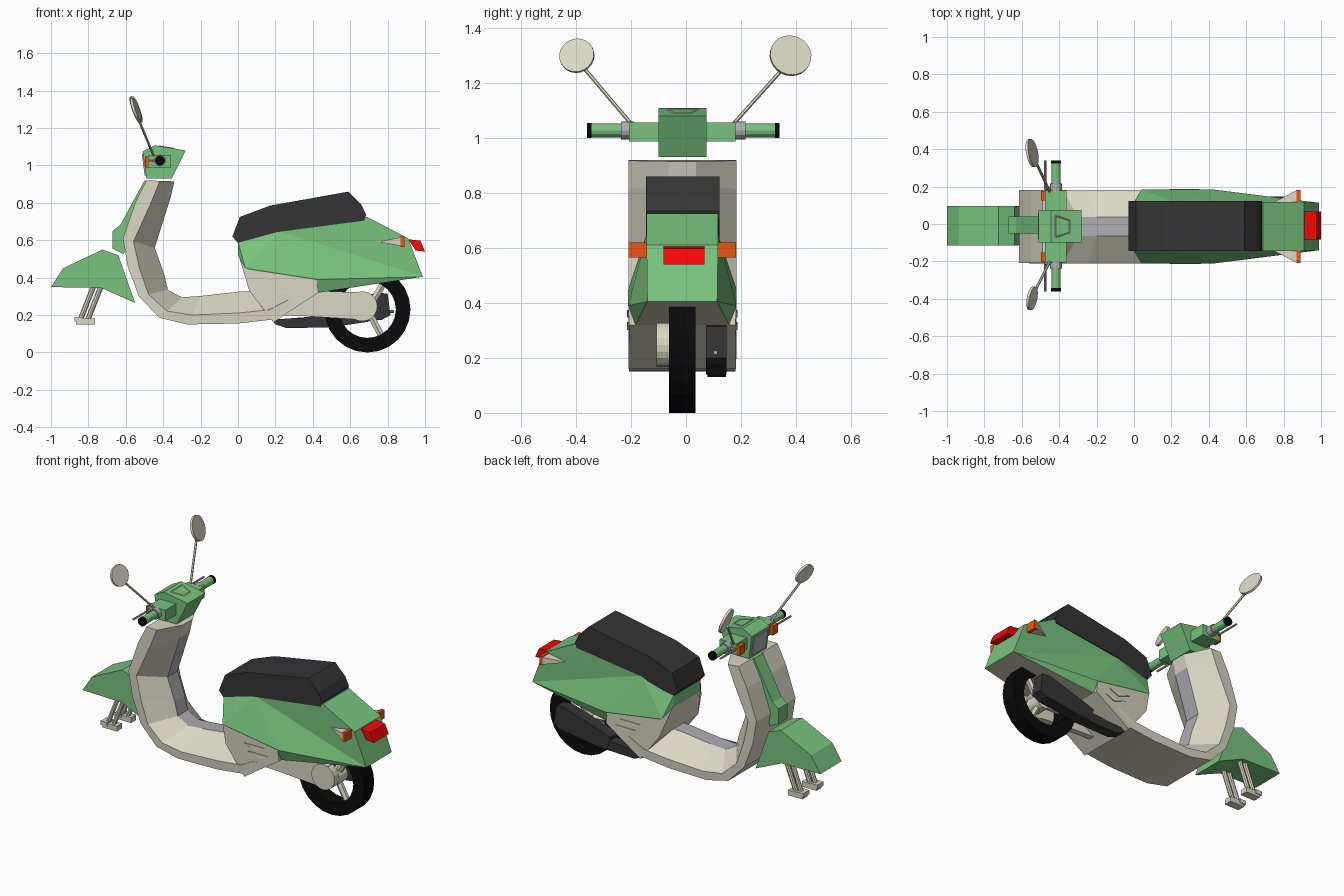
import bpy, bmesh, math
from mathutils import Vector

if "Cube" in bpy.data.objects:
    bpy.data.objects.remove(bpy.data.objects["Cube"])

YC = -0.0135  # centre plane of the body


def material(name, rgb):
    m = bpy.data.materials.new(name)
    m.diffuse_color = (*rgb, 1)
    m.use_nodes = True
    m.node_tree.nodes["Principled BSDF"].inputs["Base Color"].default_value = m.diffuse_color
    return m


GREEN = material("green_paint", (0.19, 0.55, 0.21))
CREAM = material("cream", (0.70, 0.68, 0.55))
DARK = material("dark_vinyl", (0.035, 0.035, 0.037))
BLACK = material("rubber", (0.003, 0.003, 0.003))
GREY = material("grey", (0.42, 0.42, 0.45))
RED = material("red_lens", (0.95, 0.002, 0.002))
ORANGE = material("orange_lens", (0.85, 0.09, 0.005))


def make(name, verts, faces, *mats, pick=None):
    bm = bmesh.new()
    vs = [bm.verts.new(v) for v in verts]
    for i, f in enumerate(faces):
        face = bm.faces.new([vs[k] for k in f])
        if pick:
            face.material_index = pick(i)
    bmesh.ops.recalc_face_normals(bm, faces=bm.faces)
    me = bpy.data.meshes.new(name)
    bm.to_mesh(me)
    bm.free()
    for m in mats:
        me.materials.append(m)
    ob = bpy.data.objects.new(name, me)
    bpy.context.collection.objects.link(ob)
    return ob


def tapered(name, pts, mat, yc=YC):
    """Side outline of (x, half width, z) points, closed across the width."""
    n = len(pts)
    verts = [(x, yc + s * w, z) for s in (-1, 1) for x, w, z in pts]
    faces = [(i, (i + 1) % n, n + (i + 1) % n, n + i) for i in range(n)]
    return make(name, verts, faces + [range(n), range(n, 2 * n)], mat)


def prism(name, pts, y0, y1, mat):
    return tapered(name, [(x, (y1 - y0) / 2, z) for x, z in pts], mat, (y0 + y1) / 2)


def box(name, x, y, z, mat):
    return prism(name, [(x[0], z[0]), (x[1], z[0]), (x[1], z[1]), (x[0], z[1])], min(y), max(y), mat)


def rod(name, p, q, r, mat, n=8):
    p, q = Vector(p), Vector(q)
    rot = (q - p).to_track_quat('Z', 'Y')
    verts = [c + rot @ Vector((r * math.cos(2 * math.pi * k / n), r * math.sin(2 * math.pi * k / n), 0))
             for c in (p, q) for k in range(n)]
    faces = [(k, (k + 1) % n, n + (k + 1) % n, n + k) for k in range(n)]
    return make(name, verts, faces + [range(n), range(n, 2 * n)], mat)


# leg shield and floor: outer and inner edge pairs, lofted with a raised centre mat
stations = [((-.49, .92), (-.34, .915)), ((-.55, .80), (-.36, .83)), ((-.615, .61), (-.445, .56)),
            ((-.59, .46), (-.395, .42)), ((-.53, .30), (-.375, .335)), ((-.42, .185), (-.30, .295)),
            ((-.27, .15), (-.2, .302)), ((0, .155), (0, .325)), ((.2, .178), (.1, .33)), ((.3, .25), (.2, .34))]
verts, faces = [], []
for k, (o, i) in enumerate(stations):
    o, i = Vector(o), Vector(i)
    c = o.lerp(i, .48 if k < 2 else .33)
    for p, w in ((o, -.194), (c, -.1965), (i, -.05), (i, .05), (c, .1965), (o, .194)):
        verts.append((p.x, YC + w, p.y))
for a in range(len(stations) - 1):
    for k in range(6):
        n = (k + 1) % 6
        faces.append((a * 6 + k, a * 6 + n, a * 6 + 6 + n, a * 6 + 6 + k))
last = len(faces)
faces += [range(6), range(last, last + 6)]
make("leg_shield_and_floor", verts, faces, CREAM, GREY, pick=lambda i: int(6 <= i < last and i % 6 == 2))

# front centre panel
prism("front_centre_panel", [(-.44, .92), (-.50, .92), (-.63, .68), (-.67, .65), (-.67, .555),
                             (-.61, .525), (-.58, .62)], -.05, .04, GREEN)

# front fender and fork legs
prism("front_fender", [(-1, .35), (-.935, .45), (-.725, .55), (-.64, .52), (-.55, .265), (-.73, .345)],
      -.115, .095, GREEN)
for s in (-1, 1):
    y = YC + s * .07
    for dx in (0, .04):
        rod("fork_tube", (-.845 + dx, y, .17), (-.77 + dx, y, .36), .014, CREAM)
    box("fork_foot", (-.865, -.765), (y - .025, y + .025), (.15, .183), CREAM)
    box("fork_foot_tip", (-.875, -.83), (y - .03, y + .03), (.165, .19), CREAM)

# rear cover (cream) with vents
tapered("rear_lower_cover", [(0, .13, .53), (.04, .1955, .45), (.42, .1955, .39), (.43, .194, .32),
                             (.3, .195, .235), (.19, .195, .16), (.06, .194, .33)], CREAM)
for s in (-1, 1):
    for x, z in ((.19, .375), (.22, .33)):
        tapered("vent", [(x, .008, z), (x + .14, .006, z), (x + .08, .008, z - .028)], CREAM, YC + s * .193)

# green rear body: faceted half outline mirrored across the centre
half = [(0, .13, .59), (.22, .13, .65), (.69, .13, .725), (.91, .13, .61), (.988, .127, .405),
        (.43, .17, .32), (.04, .197, .45), (0, .131, .52), (.43, .197, .39)]
verts = [(x, YC + s * w, z) for s in (-1, 1) for x, w, z in half]
faces = [(k, (k + 1) % 8, 9 + (k + 1) % 8, 9 + k) for k in range(8)]
side = [(0, 7, 6), (0, 6, 1), (1, 6, 8), (1, 8, 4), (1, 4, 3), (1, 3, 2), (8, 5, 4), (6, 5, 8)]
faces += side + [[v + 9 for v in f] for f in side]
make("rear_body", verts, faces, GREEN, CREAM, pick=lambda i: int(i in (4, 5)))

# seat
prism("seat", [(-.03, .62), (.01, .725), (.17, .785), (.59, .86), (.66, .79), (.685, .735), (.675, .705),
               (.22, .645), (.13, .605), (0, .585)], -.145, .122, DARK)

# tail light and rear indicators
prism("tail_light", [(.91, .605), (.975, .598), (1, .54), (.95, .545)], -.082, .067, RED)
for s in (-1, 1):
    y0, y1 = YC + s * .12, YC + s * .195
    box("rear_indicator", (.87, .89), (y0, y1), (.565, .62), ORANGE)
    make("rear_indicator_housing", [(.87, y0, .57), (.87, y1, .57), (.87, y1, .615), (.87, y0, .615),
                                    (.745, YC + s * .128, .592)],
         [(0, 1, 2, 3), (0, 1, 4), (1, 2, 4), (2, 3, 4), (3, 0, 4)], CREAM)

# steering head with headlight face and dial trim
prism("steering_head", [(-.51, 1.075), (-.445, 1.108), (-.28, 1.08), (-.355, .93), (-.49, .93)],
      -.1, .075, GREEN)
prism("headlight_face", [(-.514, 1.06), (-.50, 1.06), (-.485, .945), (-.499, .945)], -.08, .055, GREY)
trim = [(-.42, -.07), (-.42, .045), (-.345, .02), (-.345, -.045)]
trim = [Vector((x, y, 1.103 - (x + .445) * .17)) for x, y in trim]
for k in range(4):
    rod("dial_trim", trim[k], trim[(k + 1) % 4], .008, CREAM, 4)

# handlebar, grips, levers, indicators and mirrors
box("handlebar_cover", (-.475, -.36), (YC - .193, YC + .193), (.987, 1.057), GREEN)
for s in (-1, 1):
    yb = -.01

    def bar(name, a, b, r, mat, n=12):
        rod(name, (-.417, yb + s * a, 1.027), (-.417, yb + s * b, 1.027), r, mat, n)

    bar("grip_collar", .18, .227, .032, GREY)
    bar("grip", .22, .34, .025, GREEN)
    bar("grip_end", .333, .35, .027, BLACK)
    rod("lever_pivot", (-.417, yb + s * .205, 1.027), (-.475, yb + s * .2, 1.027), .009, GREY, 6)
    rod("brake_lever", (-.475, yb + s * .19, 1.027), (-.475, yb + s * .35, 1.027), .006, GREY, 6)
    box("front_indicator", (-.497, -.468), (YC + s * .14, YC + s * .19), (.99, 1.047), ORANGE)
    c = Vector((-.545, .38 if s > 0 else -.397, 1.299))
    axis = Vector((1, s * .2, .36)).normalized() * .007
    rod("mirror_stalk", (-.45, YC + s * .185, 1.05), c + Vector((.012, -s * .03, -.05)), .007, CREAM, 6)
    rod("mirror", c - axis, c + axis, .076 if s > 0 else .064, CREAM, 24)

# rear wheel: tyre ring, rim, spokes and hub
CX, CZ, N = .692, .23, 24
ring = [(.152, -.048), (.23, -.048), (.23, .048), (.152, .048)]
verts = [(CX + r * math.cos(2 * math.pi * k / N), YC + y, CZ + r * math.sin(2 * math.pi * k / N))
         for k in range(N) for r, y in ring]
faces = [(k * 4 + j, k * 4 + (j + 1) % 4, (k + 1) % N * 4 + (j + 1) % 4, (k + 1) % N * 4 + j)
         for k in range(N) for j in range(4)]
make("rear_tyre", verts, faces, BLACK)
rod("rear_hub", (CX, YC - .05, CZ), (CX, YC + .045, CZ), .05, CREAM, 16)
for k in range(3):
    a = math.radians(-62 + 120 * k)
    d = Vector((math.cos(a), 0, math.sin(a)))
    rod("wheel_spoke", Vector((CX, YC, CZ)) + d * .03, Vector((CX, YC, CZ)) + d * .16, .02, CREAM, 6)

# drive arm on one side, exhaust on the other
prism("drive_arm", [(.22, .30), (.4, .33), (.7, .32), (.73, .29), (.73, .21), (.66, .175), (.35, .195), (.2, .2)],
      -.1, -.062, CREAM)
rod("drive_hub_cap", (.665, -.108, .247), (.665, -.062, .247), .08, CREAM, 20)
prism("muffler", [(.42, .22), (.74, .32), (.8, .315), (.815, .2), (.77, .175), (.45, .14)], .072, .147, DARK)
prism("exhaust_pipe", [(.18, .175), (.2, .15), (.26, .13), (.5, .135), (.7, .165), (.5, .2)], .078, .145, DARK)
rod("exhaust_tip", (.79, .107, .22), (.835, .107, .22), .008, GREY)
